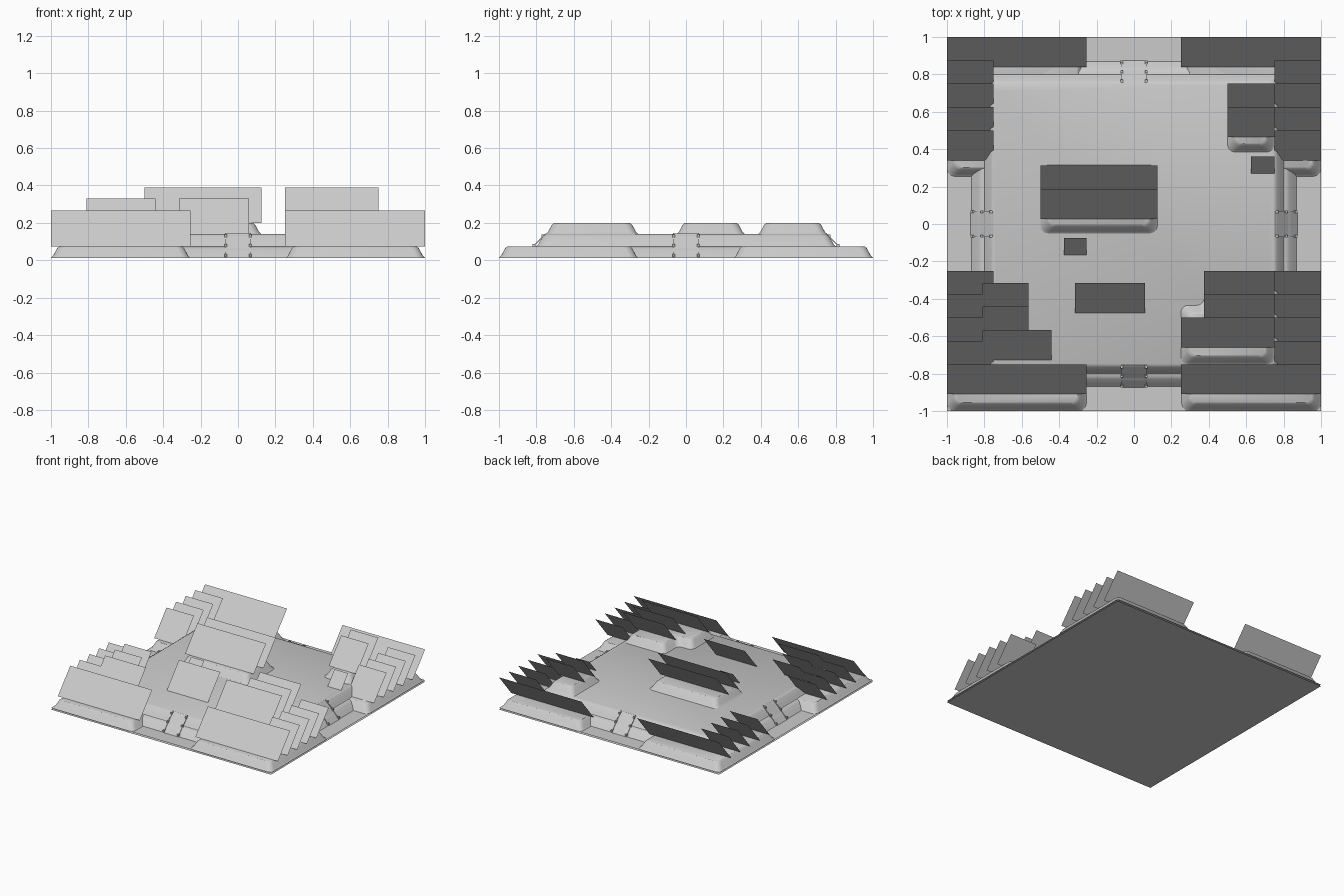
import bpy, bmesh, math
from mathutils import Vector

if "Cube" in bpy.data.objects:
    bpy.data.objects.remove(bpy.data.objects["Cube"])

grey = bpy.data.materials.new("plain_grey")
grey.diffuse_color = (0.6, 0.6, 0.6, 1)
grey.use_nodes = True
grey.node_tree.nodes["Principled BSDF"].inputs["Base Color"].default_value = grey.diffuse_color

GROUND, LOW, HIGH, TOP = 0.013, 0.075, 0.14, 0.2


def make(name, verts, faces, smooth=False):
    me = bpy.data.meshes.new(name)
    me.from_pydata([tuple(v) for v in verts], [], faces)
    me.materials.append(grey)
    ob = bpy.data.objects.new(name, me)
    bpy.context.collection.objects.link(ob)
    if smooth:
        bpy.ops.object.select_all(action='DESELECT')
        ob.select_set(True)
        bpy.context.view_layer.objects.active = ob
        bpy.ops.object.shade_smooth_by_angle(angle=math.radians(32))
    return ob


def rounded_inset(poly, inset, radius, seg=5):
    """Counter-clockwise outline moved inward by inset, with curved corners."""
    out, n = [], len(poly)
    for i in range(n):
        p = Vector(poly[i])
        a = (p - Vector(poly[i - 1])).normalized()
        b = (Vector(poly[(i + 1) % n]) - p).normalized()
        c = p + inset * (Vector((-a.y, a.x)) + Vector((-b.y, b.x)))
        s, e = c - a * radius, c + b * radius
        o = s + b * radius
        for k in range(seg + 1):
            t = math.pi / 2 * k / seg
            out.append(o + (s - o) * math.cos(t) + (e - o) * math.sin(t))
    return out


def mound(name, poly, profile, radius=0.04):
    """Lofts an outline through (inset, height) rings and caps the top."""
    verts = []
    for inset, z in profile:
        verts += [(p.x, p.y, z) for p in rounded_inset(poly, inset, radius)]
    n = len(verts) // len(profile)
    faces = []
    for r in range(len(profile) - 1):
        for i in range(n):
            j = (i + 1) % n
            faces.append((r * n + i, r * n + j, (r + 1) * n + j, (r + 1) * n + i))
    faces.append(tuple(range((len(profile) - 1) * n, len(profile) * n)))
    return make(name, verts, faces, True)


def bank(z0, z1):
    h = z1 - z0
    return [(0, z0), (0.012, z0 + 0.18 * h), (0.033, z0 + 0.84 * h), (0.046, z1)]


def rect(x0, y0, x1, y1):
    return [(x0, y0), (x1, y0), (x1, y1), (x0, y1)]


def flat(name, z):
    make(name, [(x, y, z) for x, y in rect(-1, -1, 1, 1)], [(0, 1, 2, 3)])


# Flat base and ground
flat("base_sheet", 0)
flat("ground", GROUND)

# Two-stage central plateau
mound("plateau", rect(-0.87, -0.87, 0.87, 0.87),
      [(0, GROUND), (0.012, 0.025), (0.04, 0.062), (0.055, 0.07), (0.07, 0.073),
       (0.08, 0.085), (0.105, 0.13), (0.12, HIGH)])

# L-shaped banks around the four corners
corner = [(-1, -1), (-0.255, -1), (-0.255, -0.65), (-0.65, -0.65), (-0.65, -0.255), (-1, -0.255)]
for sx, side in ((1, "left"), (-1, "right")):
    for sy, end in ((1, "front"), (-1, "back")):
        pts = [(x * sx, y * sy) for x, y in corner]
        if sx * sy < 0:
            pts.reverse()
        mound(f"{end}_{side}_bank", pts, bank(GROUND, LOW))

# Raised mounds on the plateau
mound("middle_mound", rect(-0.5, -0.05, 0.125, 0.315), bank(HIGH, TOP))
mound("back_right_mound", rect(0.5, 0.385, 0.75, 0.755), bank(HIGH, TOP))
mound("front_right_mound", [(0.25, -0.75), (0.75, -0.75), (0.75, -0.255), (0.375, -0.255),
                            (0.375, -0.435), (0.25, -0.435)], bank(HIGH, TOP))


# Leaning cards
def card(name, x0, x1, back, z, depth=0.16, height=0.19):
    y0 = back - depth
    make(name, [(x0, y0, z), (x1, y0, z), (x1, back, z + height), (x0, back, z + height)],
         [(0, 1, 2, 3)])


for x0, x1, side in ((-1, -0.255, "left"), (0.25, 1, "right")):
    card(f"front_{side}_wide_card", x0, x1, -0.75, LOW)
    card(f"back_{side}_wide_card", x0, x1, 1.0, LOW)
for x0, x1, side in ((-1, -0.75, "left"), (0.75, 1, "right")):
    for k in range(4):
        card(f"front_{side}_card", x0, x1, -0.25 - 0.125 * k, LOW)
        card(f"back_{side}_card", x0, x1, 0.875 - 0.125 * k, LOW)
for k in range(2):
    card("middle_card", -0.5, 0.125, 0.312 - 0.125 * k, TOP)
    card("back_right_mound_card", 0.5, 0.75, 0.75 - 0.125 * k, TOP)
    card("front_right_mound_card", 0.375, 0.75, -0.25 - 0.125 * k, TOP)
    card("front_left_plateau_card", -0.81, -0.565, -0.315 - 0.125 * k, HIGH)
card("front_right_mound_wide_card", 0.25, 0.75, -0.5, TOP)
card("front_left_plateau_wide_card", -0.81, -0.44, -0.568, HIGH)
card("centre_front_card", -0.315, 0.06, -0.315, HIGH)
card("small_sign_front", -0.375, -0.255, -0.075, HIGH, 0.09, 0.107)
card("small_sign_back", 0.625, 0.75, 0.36, HIGH, 0.09, 0.107)


# Ramps with railings on the four sides, built facing the front then turned
def stairway(name, angle):
    lo, hi = Vector((0, -0.875, GROUND)), Vector((0, -0.75, 0.143))
    verts, faces = [], []
    for x, p in ((-0.065, lo), (0.065, lo), (0.065, hi), (-0.065, hi)):
        verts.append((x, p.y, p.z))
    faces.append((0, 1, 2, 3))

    def bar(x, a, b, w, h):
        s = len(verts)
        for p in (a, b):
            verts.extend([(x - w, p.y, p.z - h), (x + w, p.y, p.z - h),
                          (x + w, p.y, p.z), (x - w, p.y, p.z)])
        faces.extend([tuple(s + i for i in f) for f in
                      ((0, 1, 2, 3), (7, 6, 5, 4), (0, 4, 5, 1), (1, 5, 6, 2),
                       (2, 6, 7, 3), (3, 7, 4, 0))])

    for x in (-0.066, 0.066):
        bar(x, lo + Vector((0, 0, 0.008)), hi + Vector((0, 0, 0.003)), 0.004, 0.008)
        for t in (0.08, 0.5, 0.9):
            c = lo.lerp(hi, t) + Vector((0, 0, 0.009))
            d = Vector((0, 0.009, 0))
            bar(x, c - d, c + d, 0.007, 0.016)
    ob = make(name, verts, faces)
    ob.rotation_euler.z = angle


for i, side in enumerate(("front", "right", "back", "left")):
    stairway(f"{side}_stairway", i * math.pi / 2)
